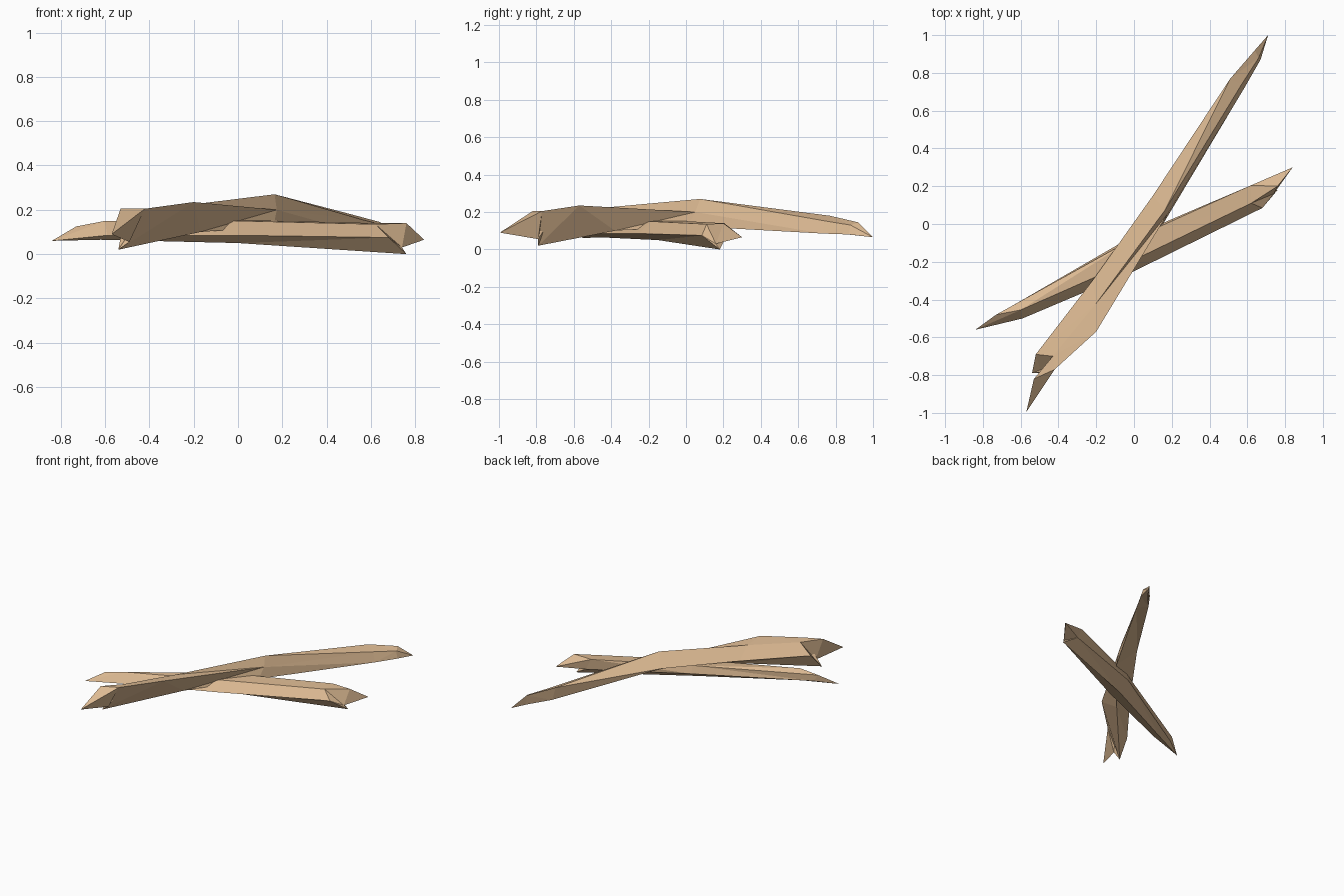
import bpy, bmesh

if "Cube" in bpy.data.objects:
    bpy.data.objects.remove(bpy.data.objects["Cube"])

wood = bpy.data.materials.new("tan wood")
wood.diffuse_color = (0.72, 0.49, 0.29, 1)
wood.use_nodes = True
wood.node_tree.nodes["Principled BSDF"].inputs["Base Color"].default_value = wood.diffuse_color


def stick(name, rings, tip, cap_points, cap_faces, cap_ring):
    """Loft cross-sections; close one end to a point, the other with a split end."""
    bm = bmesh.new()
    loops = [[bm.verts.new(p) for p in ring] for ring in rings]
    n = len(rings[0])
    for a, b in zip(loops, loops[1:]):
        for i in range(n):
            j = (i + 1) % n
            bm.faces.new((a[i], a[j], b[j], b[i]))
    # pointed end
    end = loops[-1] if cap_ring == 0 else loops[0]
    t = bm.verts.new(tip)
    for i in range(n):
        bm.faces.new((end[i], end[(i + 1) % n], t))
    # split end: ring letters plus peak (P), splinter tip (X), notch (N)
    names = "LTRB" if n == 4 else "LTRFB"
    v = dict(zip(names, loops[cap_ring]))
    for key, p in zip("PXN", cap_points):
        v[key] = bm.verts.new(p)
    for f in cap_faces.split():
        bm.faces.new([v[c] for c in f])
    bmesh.ops.triangulate(bm, faces=[f for f in bm.faces if len(f.verts) > 3])
    bmesh.ops.recalc_face_normals(bm, faces=bm.faces)
    me = bpy.data.meshes.new(name)
    bm.to_mesh(me)
    bm.free()
    me.materials.append(wood)
    bpy.context.collection.objects.link(bpy.data.objects.new(name, me))


# long stick lying on top: sections are left, top, right, bottom
stick("upper_stick", [
    [(-.52, -.69, .13), (-.43, -.70, .20), (-.42, -.77, .205), (-.54, -.79, .02)],
    [(-.22, -.30, .16), (-.20, -.42, .225), (-.20, -.57, .235), (-.17, -.38, .10)],
    [(.10, .15, .19), (.165, .075, .27), (.175, .05, .20), (.16, .01, .125)],
    [(.53, .78, .09), (.51, .77, .18), (.57, .74, .153), (.59, .73, .085)],
    [(.645, .91, .075), (.64, .92, .145), (.66, .88, .13), (.67, .87, .08)],
], (.71, 1, .065),
    [(-.53, -.82, .205), (-.57, -.995, .09), (-.49, -.79, .055)],
    "TRP RXP RNX PXN TPN LTN LNB RBN", 0)

# short stick underneath: sections are left, top, right, front, bottom
stick("lower_stick", [
    [(-.70, -.465, .08), (-.73, -.48, .125), (-.60, -.455, .15),
     (-.59, -.50, .085), (-.62, -.46, .065)],
    [(0, -.06, .10), (0, -.075, .155), (0, -.19, .15),
     (0, -.25, .085), (0, -.15, .05)],
    [(.66, .21, .06), (.62, .205, .14), (.62, .11, .135),
     (.68, .085, .075), (.76, .18, 0)],
], (-.84, -.56, .06),
    [(.76, .20, .14), (.84, .30, .065), (.74, .16, .03)],
    "TRP TPX PXN PRN NRF NFB NBL NLX LTX", 2)
